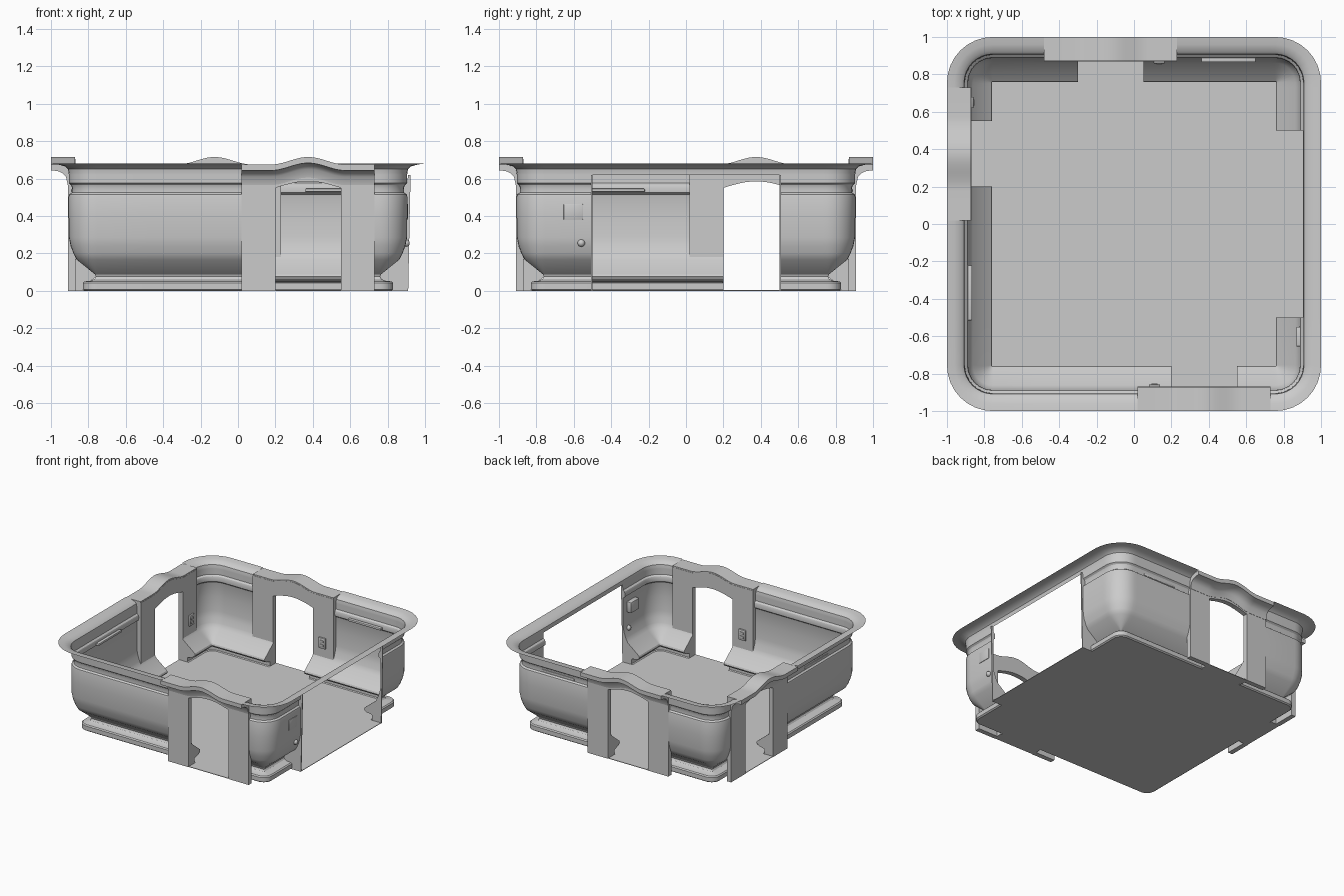
import bpy, bmesh
from math import sin, cos, pi
from mathutils import Vector

if "Cube" in bpy.data.objects:
    bpy.data.objects.remove(bpy.data.objects["Cube"])

# side frames: u runs along the wall, d outward from the centre
SIDES = {
    "front": lambda u, d, z: Vector((u, -d, z)),
    "back": lambda u, d, z: Vector((u, d, z)),
    "left": lambda u, d, z: Vector((-d, u, z)),
    "right": lambda u, d, z: Vector((d, u, z)),
}
DOORS = {"front": 0.375, "back": -0.125, "left": 0.375}
HALF, FRAME = 0.175, 0.355
CORE = 0.755


def finish(name, bm, recalc=True, angle=0.6):
    if recalc:
        bmesh.ops.recalc_face_normals(bm, faces=bm.faces)
    me = bpy.data.meshes.new(name)
    bm.to_mesh(me)
    bm.free()
    ob = bpy.data.objects.new(name, me)
    bpy.context.collection.objects.link(ob)
    bpy.ops.object.select_all(action='DESELECT')
    ob.select_set(True)
    bpy.context.view_layer.objects.active = ob
    bpy.ops.object.shade_smooth_by_angle(angle=angle)
    return ob


def loft(bm, loops, closed_ends=True):
    rows = [[bm.verts.new(p) for p in loop] for loop in loops]
    n = len(rows[0])
    for a, b in zip(rows, rows[1:]):
        for i in range(n):
            j = (i + 1) % n
            bm.faces.new((a[i], a[j], b[j], b[i]))
    if closed_ends:
        bm.faces.new(rows[0][::-1])
        bm.faces.new(rows[-1])


def solid(name, loops):
    bm = bmesh.new()
    loft(bm, loops)
    return finish(name, bm)


def ring(h, z, n=8):
    r = h - CORE
    pts = []
    for q, (sx, sy) in enumerate(((1, 1), (-1, 1), (-1, -1), (1, -1))):
        for k in range(n + 1):
            a = (q + k / n) * pi / 2
            pts.append(Vector((sx * CORE + r * cos(a), sy * CORE + r * sin(a), z)))
    return pts


def box(name, side, u0, u1, d0, d1, z0, z1, bevel=0.0):
    f = SIDES[side]
    bm = bmesh.new()
    loft(bm, [[f(u0, d, z0), f(u1, d, z0), f(u1, d, z1), f(u0, d, z1)] for d in (d0, d1)])
    if bevel:
        bmesh.ops.bevel(bm, geom=bm.edges[:], offset=bevel, segments=2, affect='EDGES', profile=0.5)
    return finish(name, bm)


# wall shell: base ridge, ramp, bulged wall, groove and rim flange
profile = [(0.82, 0.0), (0.83, 0.008), (0.83, 0.042), (0.822, 0.05), (0.785, 0.054),
           (0.768, 0.062), (0.76, 0.075), (0.765, 0.088), (0.862, 0.166), (0.878, 0.195),
           (0.895, 0.24), (0.904, 0.285), (0.905, 0.40), (0.905, 0.505), (0.902, 0.515),
           (0.889, 0.525), (0.887, 0.55), (0.892, 0.565), (0.904, 0.575), (0.905, 0.63),
           (0.909, 0.65), (0.925, 0.665), (0.96, 0.675), (1.0, 0.68)]
bm = bmesh.new()
loft(bm, [ring(h, z) for h, z in profile], False)


def cut(co, no):
    bmesh.ops.bisect_plane(bm, geom=bm.verts[:] + bm.edges[:] + bm.faces[:],
                           plane_co=co, plane_no=no, dist=1e-5)


for side, c in DOORS.items():
    axis = (0, 1, 0) if side == "left" else (1, 0, 0)
    for t in (-FRAME, -HALF, HALF, FRAME):
        cut(Vector(axis) * (c + t), axis)
for v in (-0.5, 0.5):
    cut((0, v, 0), (0, 1, 0))
for z in (0.2, 0.62):
    cut((0, 0, z), (0, 0, 1))


def in_opening(p):
    for side, u, d in (("front", p.x, -p.y), ("back", p.x, p.y),
                       ("left", p.y, -p.x), ("right", p.y, p.x)):
        if d < 0.757:
            continue
        if side == "right":
            if abs(u) < 0.5 and p.z < 0.62:
                return True
        else:
            t = abs(u - DOORS[side])
            if t < HALF or (t < FRAME and p.z > 0.2):
                return True
    return False


doomed = [f for f in bm.faces if in_opening(f.calc_center_median())]
bmesh.ops.delete(bm, geom=doomed, context='FACES')
finish("wall_shell", bm, recalc=False, angle=0.5)

# floor slab
solid("floor", [ring(0.82, 0.0), ring(0.82, 0.004)])


def arch_top(t):
    return 0.675 + (0.02 * (1 + cos(pi * t / 0.2)) if abs(t) < 0.2 else 0)


STEPS = [-FRAME, -0.28] + [-0.2 + 0.02 * i for i in range(21)] + [0.28, FRAME]
CAP = [(0.872, 0.172), (0.862, 0.166), (0.765, 0.088), (0.76, 0.075), (0.785, 0.054),
       (0.83, 0.042), (0.83, 0.0), (0.905, 0.0), (0.905, 0.172)]
LIP = [(0.87, -0.11), (0.872, 0), (1.0, 0), (1.0, -0.032), (0.966, -0.034),
       (0.94, -0.045), (0.92, -0.065), (0.91, -0.11)]

# arched doorways: flat frame, swept lintel lip, ramp end caps and sill
for side, c in DOORS.items():
    f = SIDES[side]
    outline = [(-FRAME, 0)] + [(t, arch_top(t) - 0.01) for t in STEPS] + [(FRAME, 0), (HALF, 0)]
    for i in range(13):
        t = HALF - 2 * HALF * i / 12
        outline.append((t, 0.55 + 0.035 * cos(pi * t / (2 * HALF))))
    outline.append((-HALF, 0))
    solid(side + "_door_frame", [[f(c + t, d, z) for t, z in outline] for d in (0.87, 0.908)])
    solid(side + "_door_lintel",
          [[f(c + t, d, arch_top(t) + z) for d, z in LIP] for t in STEPS])
    for s in (-1, 1):
        solid(side + "_door_ramp_cap",
              [[f(c + s * (HALF + w), d, z) for d, z in CAP] for w in (0, 0.008)])
    box(side + "_door_sill", side, c - HALF, c + HALF, 0.80, 0.905, 0, 0.004)

# wide right opening: jamb plates and sill
JAMB = [p for p in profile if p[1] < 0.61] + [(0.91, 0.62), (0.923, 0.62), (0.918, 0.4), (0.91, 0.0)]
for s in (-1, 1):
    solid("right_opening_jamb",
          [[SIDES["right"](s * (0.5 + w), d, z) for d, z in JAMB] for w in (0, 0.008)])
box("right_opening_sill", "right", -0.5, 0.5, 0.80, 0.908, 0, 0.004)

# slim light bars
box("back_light_bar", "back", 0.36, 0.65, 0.865, 0.892, 0.528, 0.546, 0.005)
box("left_light_bar", "left", -0.515, -0.22, 0.865, 0.892, 0.528, 0.546, 0.005)

# wall switches beside each doorway
for side, u in (("front", 0.11), ("back", 0.135), ("left", 0.65)):
    box(side + "_switch_plate", side, u - 0.03, u + 0.03, 0.858, 0.875, 0.25, 0.335, 0.005)
    for z in (0.268, 0.3):
        box(side + "_switch_button", side, u - 0.016, u + 0.016, 0.852, 0.862, z, z + 0.018, 0.003)

# control box through the right wall with a knob below
box("control_box", "right", -0.655, -0.55, 0.868, 0.909, 0.38, 0.465, 0.005)
bm = bmesh.new()
bmesh.ops.create_uvsphere(bm, u_segments=16, v_segments=8, radius=0.02)
bmesh.ops.translate(bm, verts=bm.verts, vec=(0.898, -0.56, 0.255))
finish("control_knob", bm)
